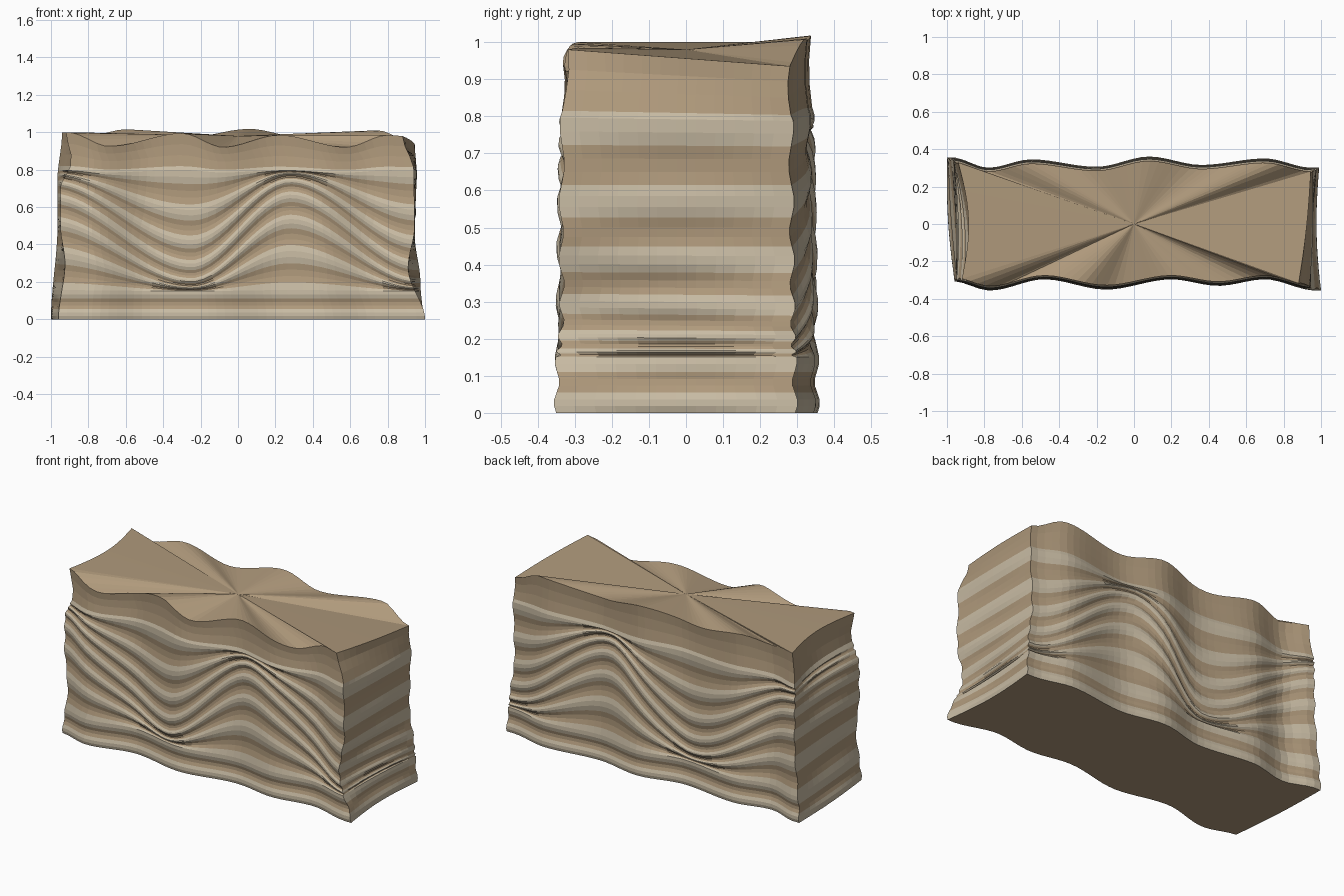
import bpy, bmesh, math

if "Cube" in bpy.data.objects:
    bpy.data.objects.remove(bpy.data.objects["Cube"])

NX, NY, SUB = 44, 12, 3          # columns on long sides, on ends, rows per bed


def curve(pts, x):
    """Smoothly interpolated value through a few (position, value) points."""
    if x <= pts[0][0]:
        return pts[0][1]
    for (a, va), (b, vb) in zip(pts, pts[1:]):
        if x <= b:
            t = (x - a) / (b - a)
            return va + (vb - va) * t * t * (3 - 2 * t)
    return pts[-1][1]


def lerp(a, b, t):
    return a + (b - a) * t


# Fold shape along x, and weathered outlines of front and back
FOLD = [(-1.0, .95), (-.25, -1), (.28, 1), (.96, -1)]
FRONT_Y = [(-.97, -.30), (-.77, -.35), (-.48, -.29), (-.15, -.345),
           (.2, -.29), (.45, -.325), (.7, -.29), (.97, -.35)]
BACK_Y = [(-.97, .35), (-.78, .295), (-.55, .34), (-.2, .30),
          (.08, .355), (.36, .31), (.7, .345), (.95, .295)]
# Height of the top rim along front and back
FRONT_RIM = [(-.91, 1.0), (-.69, .925), (-.3, .995), (-.08, .92),
             (.22, .985), (.58, .92), (.8, .985), (.88, .98)]
BACK_RIM = [(-.93, 1.0), (-.78, .985), (-.6, 1.016), (-.28, .97),
            (.06, 1.018), (.33, .975), (.75, 1.01), (.95, .935)]
# x of the four vertical corners against height
LEFT_FRONT = [(0, -.96), (.3, -.925), (.5, -.95), (.7, -.95), (.85, -.89), (1, -.92)]
LEFT_BACK = [(0, -1), (.5, -.965), (.75, -.965), (1, -.94)]
RIGHT_FRONT = [(0, 1), (.27, .91), (.5, .945), (.8, .94), (1, .88)]
RIGHT_BACK = [(0, .99), (.2, .975), (.45, .945), (.8, .955), (1, .945)]


def bed_z(u, x):
    """Height of bed level u at x: folded in the middle, flat above and below."""
    amp = .185 * math.sin(math.pi * (u - .15) / .65) if .15 < u < .8 else 0
    return u + amp * curve(FOLD, x)


def side_point(u, s, back, bulge):
    """Point on the front or back wall, s running 0..1 from left to right."""
    left, right = (LEFT_BACK, RIGHT_BACK) if back else (LEFT_FRONT, RIGHT_FRONT)
    x = lerp(curve(left, bed_z(u, -.95)), curve(right, bed_z(u, .95)), s)
    y = curve(BACK_Y if back else FRONT_Y, x) * (1 - .05 * u)
    y += bulge if back else -bulge
    rise = curve(BACK_RIM if back else FRONT_RIM, x) - 1
    z = bed_z(u, x) + rise * max(0, (u - .7) / .3) ** 1.5
    return x, y, z


def end_point(u, t, right, bulge):
    """Point on an end wall, t running 0..1 from front to back."""
    a = side_point(u, float(right), False, bulge)
    b = side_point(u, float(right), True, bulge)
    x, y, z = (lerp(p, q, t) for p, q in zip(a, b))
    bow = lerp(-.025, .01, u) if right else lerp(-.01, .045, u)
    arch = math.sin(math.pi * t)
    return x + bow * arch + (bulge if right else -bulge) * arch, y, z


def ring(u, bulge):
    pts = [side_point(u, i / NX, False, bulge) for i in range(NX)]
    pts += [end_point(u, i / NY, True, bulge) for i in range(NY)]
    pts += [side_point(u, 1 - i / NX, True, bulge) for i in range(NX)]
    pts += [end_point(u, 1 - i / NY, False, bulge) for i in range(NY)]
    return pts


def material(name, rgb):
    m = bpy.data.materials.new(name)
    m.diffuse_color = (*rgb, 1)
    m.use_nodes = True
    m.node_tree.nodes["Principled BSDF"].inputs["Base Color"].default_value = m.diffuse_color
    return m


# Bed boundaries: alternating pale and tan, thick tan cap on top
levels = [0, .055, .11, .175, .23, .285, .34, .39, .445, .5,
          .55, .6, .65, .7, .76, .82, 1.0]

bm = bmesh.new()
rows = [(0, 0, 0)]
for k, (a, b) in enumerate(zip(levels, levels[1:])):
    for j in range(1, SUB + 1):
        t = j / SUB
        hard = 1 if k % 2 == 0 else -1      # pale beds stand proud
        rows.append((lerp(a, b, t), hard * .007 * math.sin(math.pi * t), k % 2))

rings = [[bm.verts.new(p) for p in ring(u, g)] for u, g, _ in rows]
n = len(rings[0])

# Layered walls
for (lo, hi), (_, _, mat) in zip(zip(rings, rings[1:]), rows[1:]):
    for i in range(n):
        j = (i + 1) % n
        bm.faces.new((lo[i], lo[j], hi[j], hi[i])).material_index = mat

# Flat base and fanned top
bm.faces.new(rings[0][::-1]).material_index = 1
hub = bm.verts.new((0, 0, .98))
for i in range(n):
    bm.faces.new((rings[-1][i], rings[-1][(i + 1) % n], hub)).material_index = 1

mesh = bpy.data.meshes.new("folded_rock_block")
bm.to_mesh(mesh)
bm.free()
mesh.materials.append(material("pale_bed", (.58, .50, .37)))
mesh.materials.append(material("tan_bed", (.43, .32, .20)))
block = bpy.data.objects.new("folded_rock_block", mesh)
bpy.context.collection.objects.link(block)
